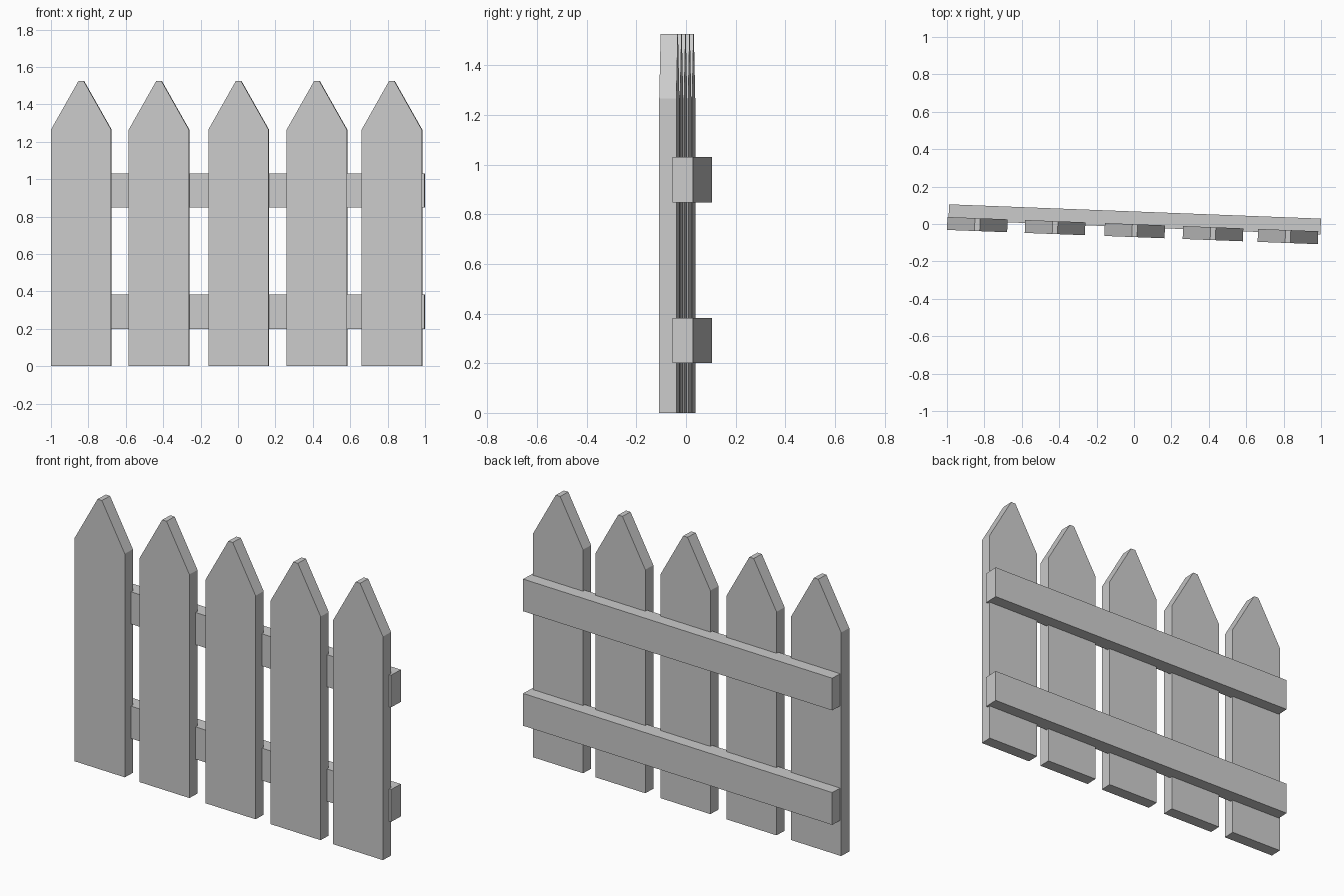
import bpy, bmesh
from math import radians
from mathutils import Matrix

if "Cube" in bpy.data.objects:
    bpy.data.objects.remove(bpy.data.objects["Cube"])

# the whole fence is turned slightly about the vertical axis
TURN = Matrix.Rotation(radians(-2.2), 4, 'Z')


def extruded(name, profile, x, y_front, y_back):
    """Extrude an x-z outline from y_front to y_back, then turn it."""
    bm = bmesh.new()
    face = bm.faces.new([bm.verts.new((x + px, y_front, pz)) for px, pz in profile])
    res = bmesh.ops.extrude_face_region(bm, geom=[face])
    moved = [v for v in res["geom"] if isinstance(v, bmesh.types.BMVert)]
    bmesh.ops.translate(bm, verts=moved, vec=(0, y_back - y_front, 0))
    bmesh.ops.recalc_face_normals(bm, faces=bm.faces)
    bm.transform(TURN)
    mesh = bpy.data.meshes.new(name)
    bm.to_mesh(mesh)
    bm.free()
    obj = bpy.data.objects.new(name, mesh)
    bpy.context.collection.objects.link(obj)
    return obj


# pointed pickets with a small flat tip
half, tip = 0.161, 0.014
picket = [(-half, 0), (half, 0), (half, 1.265), (tip, 1.525), (-tip, 1.525), (-half, 1.265)]
for i, x in enumerate((-0.837, -0.421, 0.005, 0.424, 0.825)):
    extruded(f"picket_{i + 1}", picket, x, -0.07, -0.001)

# two horizontal rails, slightly sunk into the picket backs
for name, z0, z1 in (("lower_rail", 0.2, 0.383), ("upper_rail", 0.848, 1.03)):
    rail = [(-0.995, z0), (0.995, z0), (0.995, z1), (-0.995, z1)]
    extruded(name, rail, 0.003, -0.017, 0.067)
